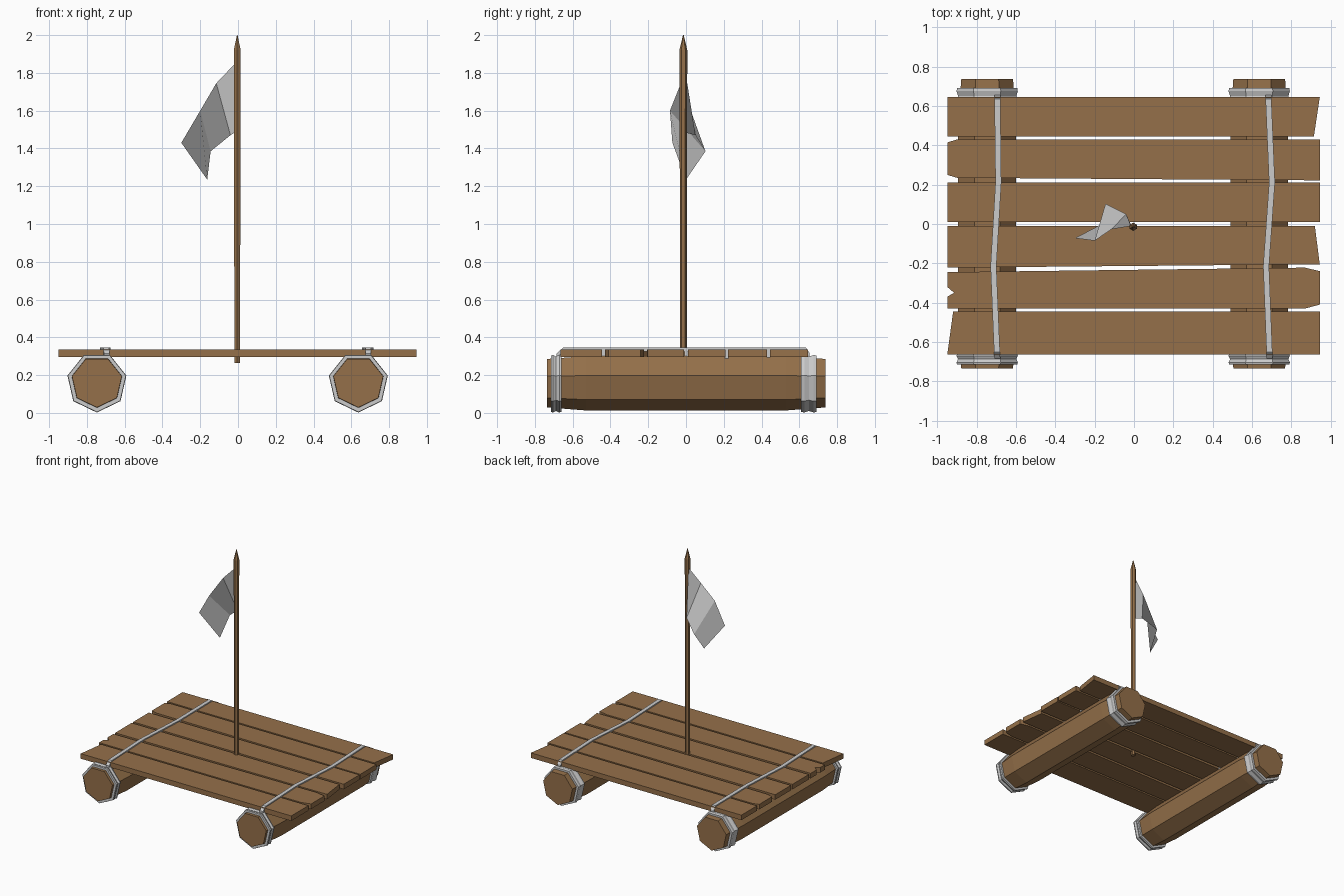
import bpy, bmesh
from math import pi, cos, sin
from mathutils import Vector

if "Cube" in bpy.data.objects:
    bpy.data.objects.remove(bpy.data.objects["Cube"])

wood = bpy.data.materials.new("wood")
wood.diffuse_color = (0.30, 0.163, 0.068, 1)
wood.use_nodes = True
wood.node_tree.nodes["Principled BSDF"].inputs["Base Color"].default_value = wood.diffuse_color


def finish(name, bm, mat=None):
    bmesh.ops.recalc_face_normals(bm, faces=bm.faces)
    me = bpy.data.meshes.new(name)
    bm.to_mesh(me)
    bm.free()
    ob = bpy.data.objects.new(name, me)
    bpy.context.collection.objects.link(ob)
    if mat:
        me.materials.append(mat)
    return ob


def loft(bm, rings, closed=False):
    """Skin a list of vertex rings; cap the ends, or join last to first."""
    vs = [[bm.verts.new(p) for p in r] for r in rings]
    n = len(vs[0])
    for a, b in zip(vs, vs[1:] + vs[:1] if closed else vs[1:]):
        for i in range(n):
            j = (i + 1) % n
            bm.faces.new((a[i], a[j], b[j], b[i]))
    if not closed:
        bm.faces.new(vs[0])
        bm.faces.new(vs[-1])


def heptagon(x, y, z, r):
    return [(x + r * cos(-pi / 2 + 2 * pi * k / 7), y,
             z + r * sin(-pi / 2 + 2 * pi * k / 7)) for k in range(7)]


# deck planks with chipped and slanted ends
Z0, Z1 = 0.295, 0.336
planks = [
    [(-.95, .445), (.915, .445), (.945, .645), (-.95, .645)],
    [(-.95, .25), (-.90, .235), (.945, .222), (.945, .43), (-.90, .43), (-.95, .415)],
    [(-.95, .01), (.945, .01), (.945, .21), (-.95, .21)],
    [(-.95, -.222), (.945, -.205), (.92, -.01), (-.95, -.01)],
    [(-.95, -.43), (.87, -.43), (.945, -.41), (.945, -.24), (.87, -.222),
     (-.95, -.245), (-.95, -.32), (-.915, -.35), (-.95, -.37)],
    [(-.95, -.665), (.945, -.665), (.945, -.445), (-.92, -.445)],
]
for i, outline in enumerate(planks):
    bm = bmesh.new()
    loft(bm, [[(x, y, z) for x, y in outline] for z in (Z0, Z1)])
    finish(f"plank_{i + 1}", bm, wood)

# floating logs with rope bands near both ends
for side, x in (("left", -.747), ("right", .637)):
    bm = bmesh.new()
    loft(bm, [heptagon(x, y, .164, r) for y, r in
              ((-.735, .135), (-.53, .151), (.53, .151), (.738, .135))])
    finish(f"log_{side}", bm, wood)
    for end, y0, y1 in (("front", -.715, -.66), ("back", .61, .692)):
        h = y1 - y0
        prof = [(0, .132), (0, .157), (h * .2, .160), (h * .5, .152),
                (h * .8, .160), (h, .157), (h, .132)]
        bm = bmesh.new()
        loft(bm, [heptagon(x, y0 + d, .162, r) for d, r in prof], closed=True)
        finish(f"rope_band_{side}_{end}", bm)

# ropes lashing the planks down, dipping into each gap
gaps = [-.437, -.233, 0, .216, .437]
paths = {
    "left": [(-.695, -.685), (-.697, -.65), (-.715, -.215), (-.69, .21), (-.695, .635), (-.695, .655)],
    "right": [(.69, -.685), (.689, -.65), (.672, -.215), (.702, .21), (.684, .635), (.684, .655)],
}
for side, path in paths.items():
    w = .015
    bm = bmesh.new()
    rings = []
    for i, (x, y) in enumerate(path):
        top = .315 if i in (0, 5) else .345
        bot = .285 if i in (0, 5) else .325
        rings.append([(x - w, y, bot), (x + w, y, bot), (x + w, y, top), (x - w, y, top)])
    loft(bm, rings)
    for g in gaps:
        for (xa, ya), (xb, yb) in zip(path, path[1:]):
            if ya <= g < yb:
                cx = xa + (xb - xa) * (g - ya) / (yb - ya)
        loft(bm, [[(cx - w, g - .009, z), (cx + w, g - .009, z),
                   (cx + w, g + .009, z), (cx - w, g + .009, z)] for z in (.288, .34)])
    finish(f"deck_rope_{side}", bm)

# mast with a sharpened tip
bm = bmesh.new()
rings = []
for z, r in ((.265, .018), (1.1, .0185), (1.92, .021), (2.0, .002)):
    rings.append([(-.004 + r * cos(pi * k / 3 + pi / 6), -.014 + r * sin(pi * k / 3 + pi / 6), z)
                  for k in range(6)])
loft(bm, rings)
finish("mast", bm, wood)

# waving flag
top = [(-.015, -.01, 1.85), (-.115, -.027, 1.745), (-.20, -.085, 1.60), (-.30, -.072, 1.43)]
low = [(-.015, -.005, 1.485), (-.04, .05, 1.47), (-.145, .103, 1.385), (-.163, .0, 1.235)]
bm = bmesh.new()
t = [bm.verts.new(p) for p in top]
b = [bm.verts.new(p) for p in low]
for i in range(3):
    bm.faces.new((t[i], t[i + 1], b[i + 1], b[i]))
finish("flag", bm)
